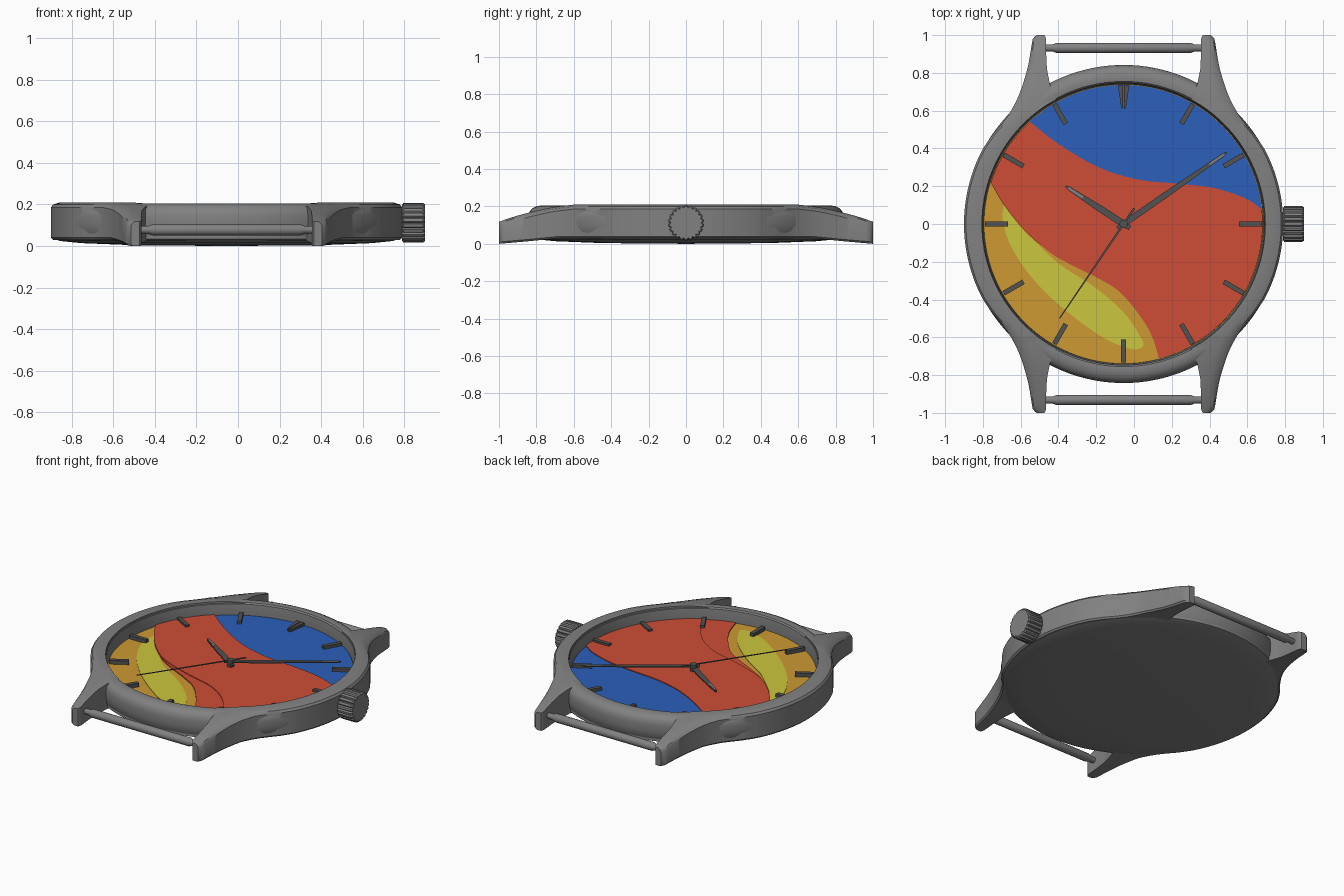
import bpy, bmesh, math
from mathutils import Vector

if "Cube" in bpy.data.objects:
    bpy.data.objects.remove(bpy.data.objects["Cube"])

CX = -0.055          # the round case sits left of centre because of the crown
R_DIAL = 0.736


def material(name, rgb):
    m = bpy.data.materials.new(name)
    m.diffuse_color = (*rgb, 1)
    m.use_nodes = True
    m.node_tree.nodes["Principled BSDF"].inputs["Base Color"].default_value = m.diffuse_color
    return m


STEEL = material("steel grey", (0.22, 0.22, 0.22))
DARK = material("dark grey", (0.085, 0.085, 0.085))
RED = material("red", (0.62, 0.073, 0.037))
BLUE = material("blue", (0.025, 0.115, 0.49))
ORANGE = material("orange", (0.61, 0.32, 0.034))
YELLOW = material("yellow", (0.60, 0.565, 0.048))


def loft(name, sections, mat, wrap=False, angle=35):
    """Skin closed cross-sections; wrap joins last to first, otherwise cap the ends."""
    bm = bmesh.new()
    rows = [[bm.verts.new(p) for p in s] for s in sections]
    n = len(rows[0])
    pairs = list(zip(rows, rows[1:])) + ([(rows[-1], rows[0])] if wrap else [])
    for a, b in pairs:
        for i in range(n):
            j = (i + 1) % n
            bm.faces.new((a[i], a[j], b[j], b[i]))
    if not wrap:
        bm.faces.new(rows[0])
        bm.faces.new(rows[-1])
    bmesh.ops.remove_doubles(bm, verts=bm.verts, dist=1e-5)
    bmesh.ops.recalc_face_normals(bm, faces=bm.faces)
    for f in bm.faces:
        f.smooth = True
    me = bpy.data.meshes.new(name)
    bm.to_mesh(me)
    bm.free()
    me.set_sharp_from_angle(angle=math.radians(angle))
    me.materials.append(mat)
    ob = bpy.data.objects.new(name, me)
    ob.location.x = CX
    bpy.context.collection.objects.link(ob)
    return ob


def prism(name, pts, z0, z1, mat):
    return loft(name, [[(x, y, z) for x, y in pts] for z in (z0, z1)], mat)


def lathe(name, profile, mat, steps=128):
    secs = []
    for k in range(steps):
        a = 2 * math.pi * k / steps
        secs.append([(r * math.cos(a), r * math.sin(a), z) for r, z in profile])
    return loft(name, secs, mat, wrap=True)


def arc(a0, a1, r=R_DIAL, n=48):
    return [(r * math.cos(math.radians(a0 + (a1 - a0) * i / n)),
             r * math.sin(math.radians(a0 + (a1 - a0) * i / n))) for i in range(n + 1)]


def spline(pts, closed=False, n=6):
    """Catmull-Rom curve through the points."""
    P = [Vector(p) for p in pts]
    m = len(P)
    get = (lambda i: P[i % m]) if closed else (lambda i: P[max(0, min(m - 1, i))])
    out = []
    for i in range(m if closed else m - 1):
        a, b, c, d = get(i - 1), get(i), get(i + 1), get(i + 2)
        for k in range(n):
            t = k / n
            out.append(tuple(0.5 * (2 * b + (c - a) * t + (2 * a - 5 * b + 4 * c - d) * t * t
                                    + (3 * b - a - 3 * c + d) * t ** 3)))
    return out if closed else out + [tuple(P[-1])]


def lerp(table, y):
    for (y0, v0), (y1, v1) in zip(table, table[1:]):
        if y <= y1:
            return v0 + (v1 - v0) * max(0, (y - y0) / (y1 - y0))
    return table[-1][1]


# --- case sides with lugs: one lofted band on each side
OUTER = spline([(0.4, 0.744), (0.47, 0.696), (0.527, 0.648), (0.59, 0.602), (0.686, 0.553),
                (0.82, 0.510), (0.94, 0.488), (0.98, 0.481), (1.0, 0.46)])
INNER = [(0.66, 0.356), (0.69, 0.368), (0.74, 0.39), (0.82, 0.406), (0.9, 0.41), (0.985, 0.41), (1.0, 0.42)]
TOP = spline([(0.0, 0.21), (0.54, 0.21), (0.62, 0.207), (0.72, 0.194), (0.82, 0.172), (0.92, 0.145), (1.0, 0.118)])
BOTTOM = [(0.0, 0.03), (0.68, 0.03), (0.85, 0.013), (1.0, 0.0)]


def side_section(y, s):
    a = abs(y)
    xo = math.sqrt(0.845 ** 2 - a * a) if a < 0.4 else lerp(OUTER, a)
    xi = math.sqrt(0.75 ** 2 - a * a) if a < 0.66 else lerp(INNER, a)
    zt, zb = lerp(TOP, a), lerp(BOTTOM, a)
    c = min(0.07, 0.45 * (xo - xi))
    return [(s * x, y, z) for x, z in ((xi, zb), (xo - 0.01, zb), (xo, zb + 0.01), (xo, zt - 0.024),
                                       (xo - 0.25 * c, zt - 0.01), (xo - c, zt), (xi, zt))]


ys = [i / 50 for i in range(-49, 50)]
ys = [-1, -0.993] + ys + [0.993, 1]
for s, label in ((-1, "left"), (1, "right")):
    loft("case_side_" + label, [side_section(y, s) for y in ys], STEEL)

# --- rounded bezel ring and domed case back
lathe("bezel_ring", [(0.737, 0.10), (0.747, 0.195), (0.755, 0.203), (0.775, 0.205), (0.80, 0.201),
                     (0.822, 0.190), (0.836, 0.172), (0.842, 0.145), (0.842, 0.10), (0.836, 0.06),
                     (0.82, 0.035), (0.75, 0.03)], STEEL)
lathe("case_back", [(0, 0.0), (0.45, 0.004), (0.70, 0.014), (0.80, 0.024), (0.83, 0.034),
                    (0.83, 0.06), (0, 0.06)], STEEL)

# --- dial: orange base with thin painted plates
prism("dial_base", arc(0, 357, 0.74, 119), 0.10, 0.120, ORANGE)
blue_edge = spline([(-0.497, 0.543), (-0.339, 0.42), (-0.127, 0.298), (0.085, 0.234), (0.296, 0.213),
                    (0.48, 0.19), (0.64, 0.138), (0.73, 0.08)])
shared = [(-0.70, 0.213), (-0.64, 0.11), (-0.55, -0.005), (-0.444, -0.106)]
low_edge = spline(shared + [(-0.37, -0.165), (-0.26, -0.225), (-0.13, -0.29), (-0.02, -0.36),
                            (0.085, -0.484), (0.148, -0.59), (0.187, -0.71)])
crease = spline(shared + [(-0.328, -0.175), (-0.127, -0.245), (0.05, -0.295), (0.19, -0.378),
                          (0.296, -0.5), (0.36, -0.644)])
prism("dial_blue", blue_edge + arc(6.3, 132.5)[1:-1], 0.119, 0.126, BLUE)
prism("dial_red", blue_edge + arc(6.3, -75.2)[1:-1] + low_edge[::-1] + arc(163.1, 132.5)[1:-1],
      0.119, 0.127, RED)
prism("dial_red_raised", blue_edge + arc(6.3, -60.8)[1:-1] + crease[::-1] + arc(163.1, 132.5)[1:-1],
      0.1255, 0.132, RED)
prism("dial_yellow", spline([(-0.62, 0.10), (-0.55, -0.012), (-0.42, -0.14), (-0.33, -0.22),
                             (-0.153, -0.335), (0.0, -0.468), (0.09, -0.60), (0.10, -0.65),
                             (0.03, -0.66), (-0.127, -0.59), (-0.34, -0.43), (-0.497, -0.27),
                             (-0.60, -0.11), (-0.638, 0.01), (-0.637, 0.08)], True), 0.119, 0.1235, YELLOW)


# --- hour markers and hands, drawn along a direction
def along(pts, d):
    d = Vector(d).normalized()
    return [(u * d.x - v * d.y, u * d.y + v * d.x) for u, v in pts]


for k in range(1, 12):
    a = math.radians(90 - 30 * k)
    prism(f"hour_marker_{k}", along([(0.612, -0.013), (0.733, -0.013), (0.733, 0.013), (0.612, 0.013)],
                                    (math.cos(a), math.sin(a))), 0.119, 0.145, DARK)
for s, label in ((-1, "left"), (1, "right")):
    prism("twelve_marker_" + label, [(s * 0.002, 0.612), (s * 0.012, 0.612), (s * 0.030, 0.733),
                                     (s * 0.002, 0.733)], 0.119, 0.145, DARK)


def hand(name, tip, w, z):
    n = Vector(tip).length
    half = [(-0.04, 0.6 * w), (0.0, w), (0.4 * n, w), (n - 0.02, 0.55 * w), (n, 0.25 * w)]
    prism(name, along(half + [(u, -v) for u, v in half[::-1]], tip), z, z + 0.007, DARK)
    v = 0.35 * w
    prism(name + "_inlay", along([(n - 0.11, -v), (n - 0.015, -v), (n - 0.015, v), (n - 0.11, v)], tip),
          z + 0.006, z + 0.009, STEEL)


hand("hour_hand", (-0.307, 0.20), 0.018, 0.147)
hand("minute_hand", (0.545, 0.378), 0.016, 0.157)
prism("second_hand", along([(-0.10, -0.006), (0.604, -0.003), (0.604, 0.003), (-0.10, 0.006)],
                           (-0.339, -0.5)), 0.168, 0.172, DARK)
prism("hand_pivot", arc(0, 345, 0.022, 23), 0.119, 0.175, DARK)


# --- parts turned about the x axis: crown, stem and strap bars
def turned_x(name, profile, y, z, mat, steps=24, flute=None):
    secs = []
    for x, r in profile:
        ring = []
        for k in range(steps):
            a = 2 * math.pi * k / steps
            q = r * (0.90 if flute and k % flute == 0 else 1)
            ring.append((x, y + q * math.cos(a), z + q * math.sin(a)))
        secs.append(ring)
    return loft(name, secs, mat)


turned_x("crown", [(0.845, 0.088), (0.852, 0.096), (0.945, 0.096), (0.955, 0.088)], 0, 0.112, STEEL, 88, 4)
turned_x("crown_stem", [(0.79, 0.05), (0.86, 0.05)], 0, 0.112, STEEL)
for y, label in ((-0.932, "front"), (0.932, "back")):
    turned_x("strap_bar_" + label, [(-0.43, 0.018), (-0.375, 0.019), (-0.355, 0.027), (0.355, 0.027),
                                    (0.375, 0.019), (0.43, 0.018)], y, 0.078, STEEL)
